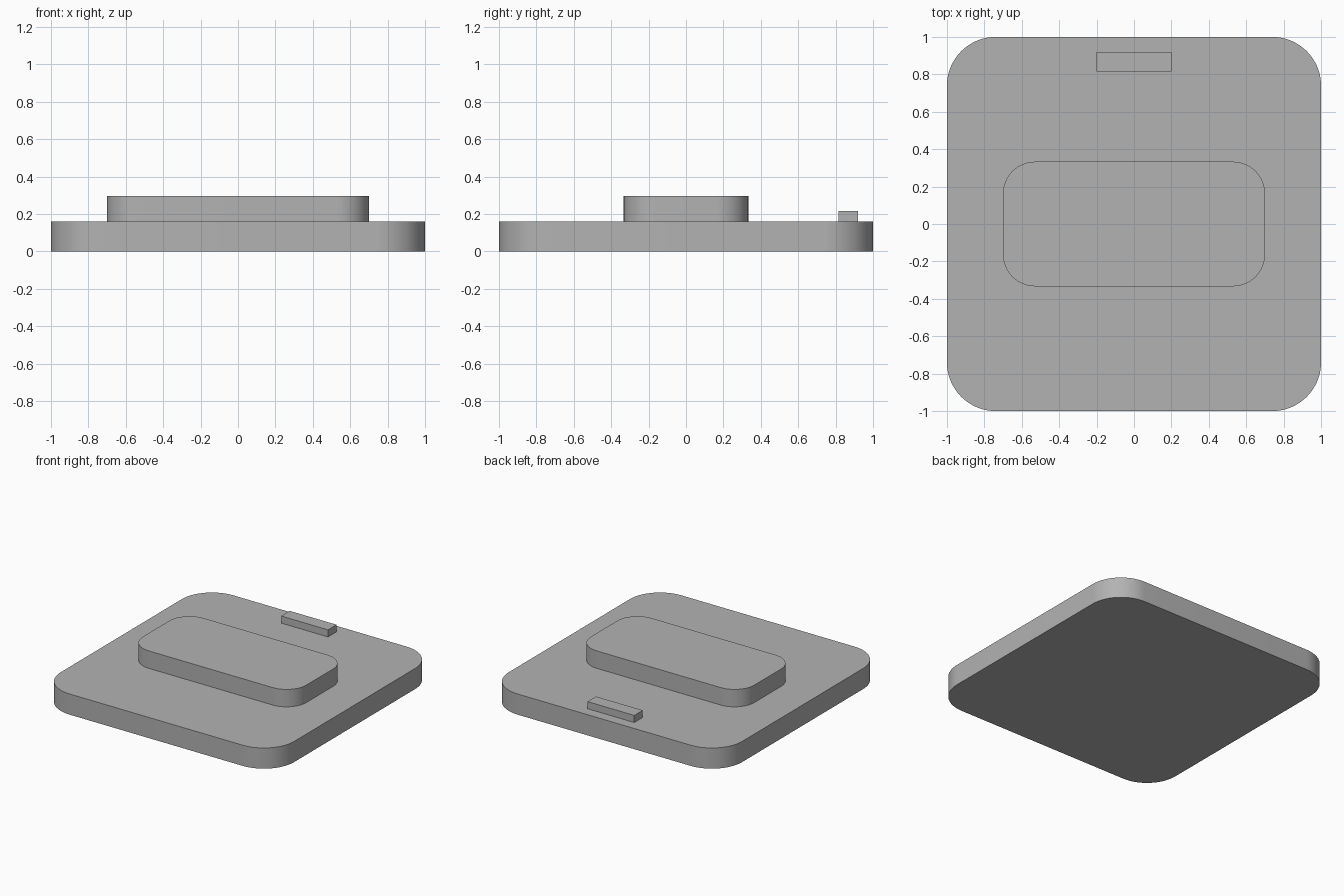
import bpy
import bmesh
from math import sin, cos, pi

default = bpy.data.objects.get("Cube")
if default:
    bpy.data.objects.remove(default, do_unlink=True)

grey = bpy.data.materials.new("plain grey")
grey.use_nodes = True
colour = (0.45, 0.45, 0.45, 1)
grey.diffuse_color = colour
grey.node_tree.nodes["Principled BSDF"].inputs["Base Color"].default_value = colour


def slab(name, half_x, half_y, bottom, top, radius=0, centre_y=0, steps=16):
    """Upright slab with a rounded rectangular outline."""
    outline = []
    for i, (sx, sy) in enumerate([(1, 1), (-1, 1), (-1, -1), (1, -1)]):
        for k in range(steps + 1 if radius else 1):
            angle = (i + k / steps) * pi / 2
            outline.append((sx * (half_x - radius) + radius * cos(angle),
                            centre_y + sy * (half_y - radius) + radius * sin(angle)))
    bm = bmesh.new()
    base = bm.faces.new([bm.verts.new((x, y, bottom)) for x, y in outline])
    raised = bmesh.ops.extrude_face_region(bm, geom=[base], use_keep_orig=True)["geom"]
    bmesh.ops.translate(bm, vec=(0, 0, top - bottom),
                        verts=[v for v in raised if isinstance(v, bmesh.types.BMVert)])
    bmesh.ops.recalc_face_normals(bm, faces=bm.faces)
    mesh = bpy.data.meshes.new(name)
    bm.to_mesh(mesh)
    bm.free()
    mesh.materials.append(grey)
    obj = bpy.data.objects.new(name, mesh)
    bpy.context.collection.objects.link(obj)
    bpy.ops.object.select_all(action="DESELECT")
    obj.select_set(True)
    bpy.context.view_layer.objects.active = obj
    bpy.ops.object.shade_smooth_by_angle(angle=pi / 6)
    return obj


# Broad base, central raised block and small tab at the back edge
slab("base_plate", 1, 1, 0, 0.16, radius=0.26)
slab("raised_block", 0.7, 0.333, 0.16, 0.295, radius=0.17)
slab("back_tab", 0.2, 0.052, 0.16, 0.215, centre_y=0.867)
